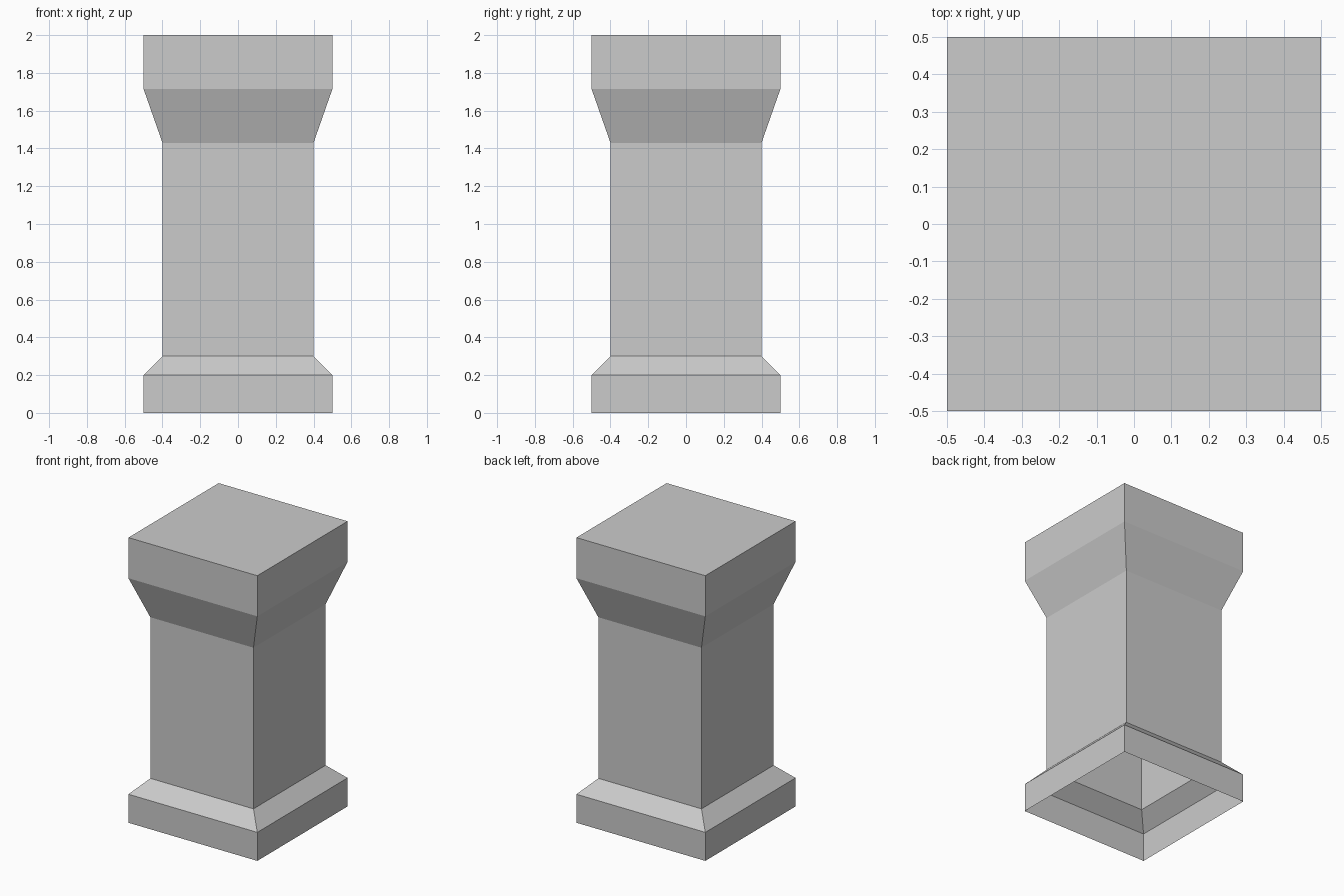
import bpy
import bmesh

# Remove the default cube
cube = bpy.data.objects.get("Cube")
if cube:
    bpy.data.objects.remove(cube, do_unlink=True)

# Single stone colour
stone = bpy.data.materials.new("grey_stone")
stone.use_nodes = True
colour = (0.6, 0.6, 0.6, 1.0)
stone.diffuse_color = colour
stone.node_tree.nodes["Principled BSDF"].inputs["Base Color"].default_value = colour

WIDE, NARROW = 0.5, 0.4  # half widths of the blocks and the shaft


def square_shell(name, profile, closed_top=False):
    """Loft square rings through (half width, height) pairs as an open shell."""
    bm = bmesh.new()
    rings = []
    for h, z in profile:
        corners = ((-h, -h), (h, -h), (h, h), (-h, h))
        rings.append([bm.verts.new((x, y, z)) for x, y in corners])
    for low, high in zip(rings, rings[1:]):
        for i in range(4):
            j = (i + 1) % 4
            bm.faces.new((low[i], low[j], high[j], high[i]))
    if closed_top:
        bm.faces.new(rings[-1])
    mesh = bpy.data.meshes.new(name)
    bm.to_mesh(mesh)
    bm.free()
    mesh.materials.append(stone)
    obj = bpy.data.objects.new(name, mesh)
    bpy.context.collection.objects.link(obj)
    return obj


# Plinth with sloped shoulder, hollow and open underneath
square_shell("plinth", [(WIDE, 0), (WIDE, 0.2), (NARROW, 0.3)])

# Straight square shaft
square_shell("shaft", [(NARROW, 0.3), (NARROW, 1.43)])

# Flared capital with a flat top
square_shell("capital", [(NARROW, 1.43), (WIDE, 1.715), (WIDE, 2)], closed_top=True)
